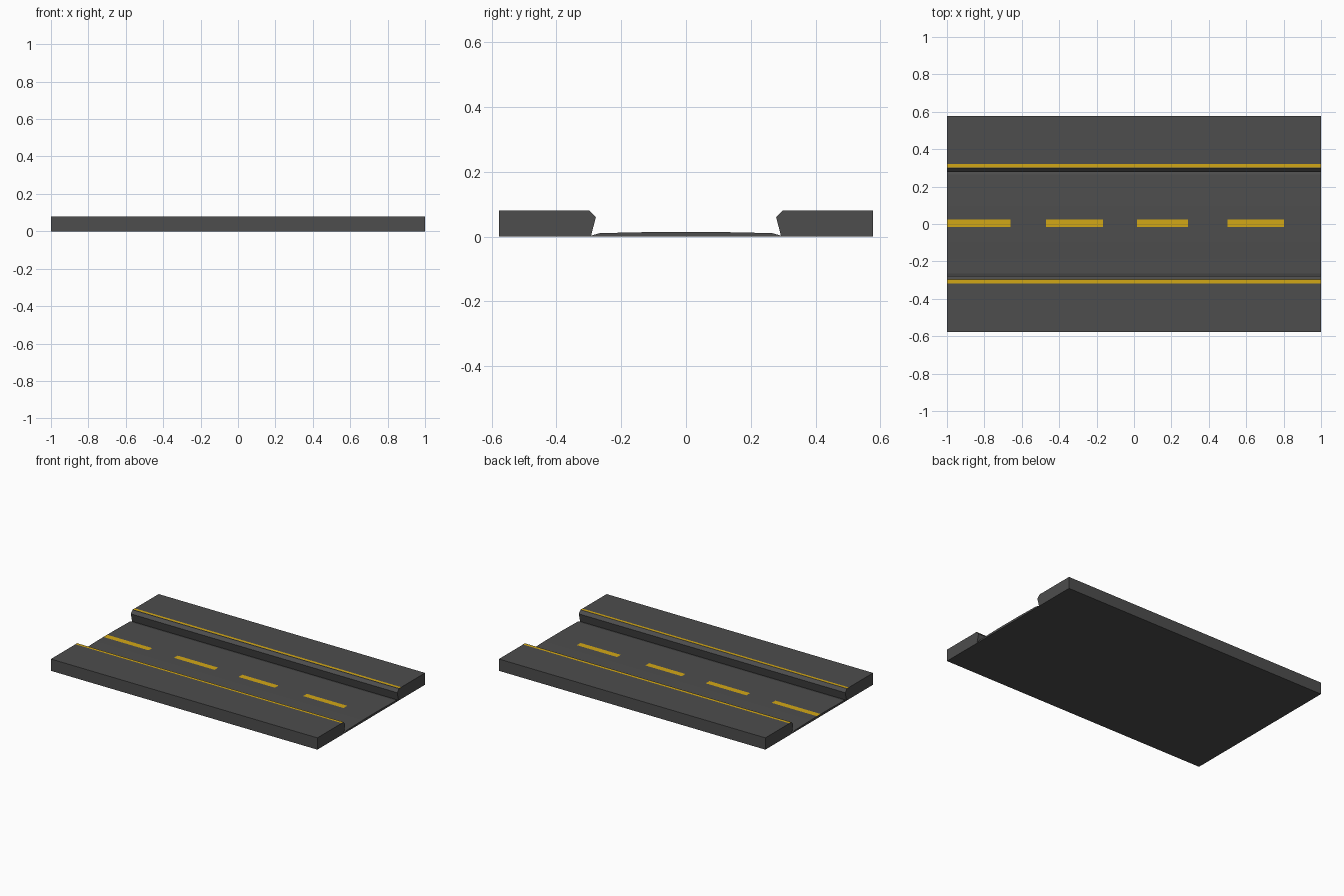
import bpy
import bmesh

if "Cube" in bpy.data.objects:
    bpy.data.objects.remove(bpy.data.objects["Cube"])


def material(name, color):
    mat = bpy.data.materials.new(name)
    mat.diffuse_color = color
    mat.use_nodes = True
    mat.node_tree.nodes["Principled BSDF"].inputs["Base Color"].default_value = mat.diffuse_color
    return mat


ASPHALT = material("asphalt", (0.075, 0.075, 0.075, 1))
PAINT = material("yellow_paint", (0.65, 0.39, 0.008, 1))


def make_object(name, bm, mat):
    mesh = bpy.data.meshes.new(name)
    bm.to_mesh(mesh)
    bm.free()
    mesh.materials.append(mat)
    obj = bpy.data.objects.new(name, mesh)
    bpy.context.collection.objects.link(obj)
    return obj


def extrude_profile(name, profile, mat):
    """Extrude a closed (y, z) profile along the whole road length."""
    bm = bmesh.new()
    face = bm.faces.new([bm.verts.new((-1, y, z)) for y, z in profile])
    ext = bmesh.ops.extrude_face_region(bm, geom=[face], use_keep_orig=True)
    verts = [v for v in ext["geom"] if isinstance(v, bmesh.types.BMVert)]
    bmesh.ops.translate(bm, verts=verts, vec=(2, 0, 0))
    bmesh.ops.recalc_face_normals(bm, faces=bm.faces)
    return make_object(name, bm, mat)


def stripe(name, x0, x1, y0, y1, z):
    """Thin flat paint marking facing up."""
    bm = bmesh.new()
    corners = [(x0, y0), (x1, y0), (x1, y1), (x0, y1)]
    bm.faces.new([bm.verts.new((x, y, z)) for x, y in corners])
    return make_object(name, bm, PAINT)


# Cambered road surface with a gutter at each edge
half = [(0.293, 0.003), (0.265, 0.011), (0.185, 0.0125), (0.095, 0.0145)]
crown = half + [(-y, z) for y, z in reversed(half)]
extrude_profile("road", [(-0.293, 0), (0.293, 0)] + crown, ASPHALT)

# Raised pavements with chamfered, undercut kerbs
kerb = [(0.293, 0), (0.577, 0), (0.577, 0.08), (0.298, 0.08),
        (0.278, 0.06), (0.293, 0.003)]
for side, s in (("left", 1), ("right", -1)):
    extrude_profile(f"pavement_{side}", [(s * y, z) for y, z in kerb], ASPHALT)

# Continuous kerb lines
stripe("kerb_line_left", -1, 1, 0.302, 0.321, 0.081)
stripe("kerb_line_right", -1, 1, -0.317, -0.298, 0.081)

# Dashed centre line
dashes = [(-1, -0.66), (-0.47, -0.165), (0.015, 0.288), (0.50, 0.803)]
for i, (x0, x1) in enumerate(dashes, 1):
    stripe(f"centre_dash_{i}", x0, x1, -0.016, 0.024, 0.0155)
